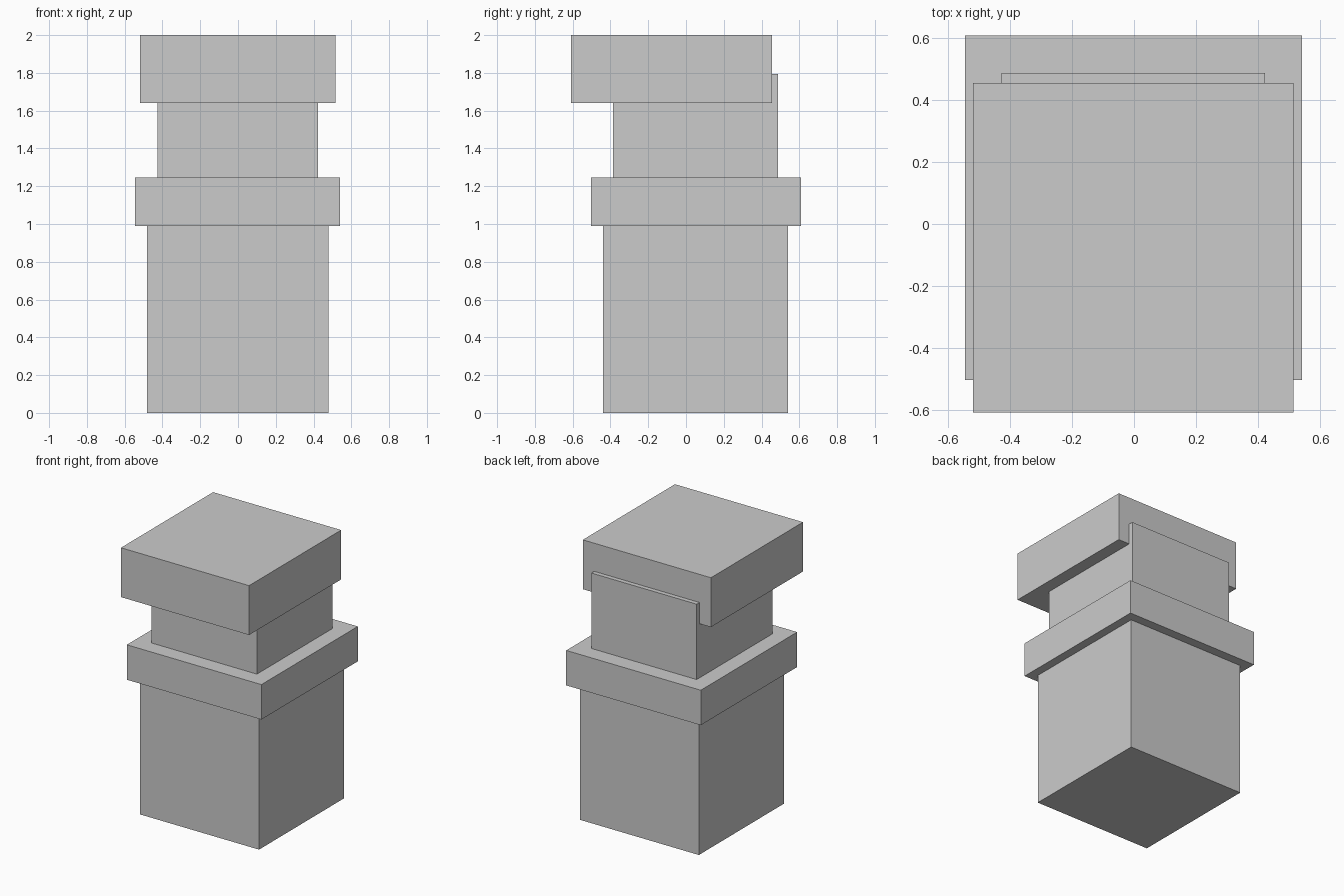
import bpy
import bmesh
from mathutils import Matrix, Vector

if "Cube" in bpy.data.objects:
    bpy.data.objects.remove(bpy.data.objects["Cube"])

grey = bpy.data.materials.new("plain_grey")
grey.diffuse_color = (0.6, 0.6, 0.6, 1.0)
grey.use_nodes = True
grey.node_tree.nodes["Principled BSDF"].inputs["Base Color"].default_value = grey.diffuse_color


def box(name, x, y, z):
    """Axis-aligned box from (min, max) ranges."""
    lo, hi = (Vector(c) for c in zip(x, y, z))
    bm = bmesh.new()
    bmesh.ops.create_cube(
        bm, size=1.0,
        matrix=Matrix.Translation((lo + hi) / 2) @ Matrix.Diagonal((hi - lo).to_4d()))
    mesh = bpy.data.meshes.new(name)
    bm.to_mesh(mesh)
    bm.free()
    mesh.materials.append(grey)
    obj = bpy.data.objects.new(name, mesh)
    bpy.context.collection.objects.link(obj)
    return obj


# Tall square base
box("base", (-0.482, 0.478), (-0.44, 0.54), (0.0, 0.99))
# Wide collar on top of the base
box("collar", (-0.545, 0.541), (-0.503, 0.608), (0.99, 1.245))
# Narrow neck, running up into the cap and showing behind it
box("neck", (-0.427, 0.423), (-0.386, 0.487), (1.245, 1.795))
# Overhanging cap, shifted to the front
box("cap", (-0.519, 0.515), (-0.608, 0.454), (1.64, 2.0))
